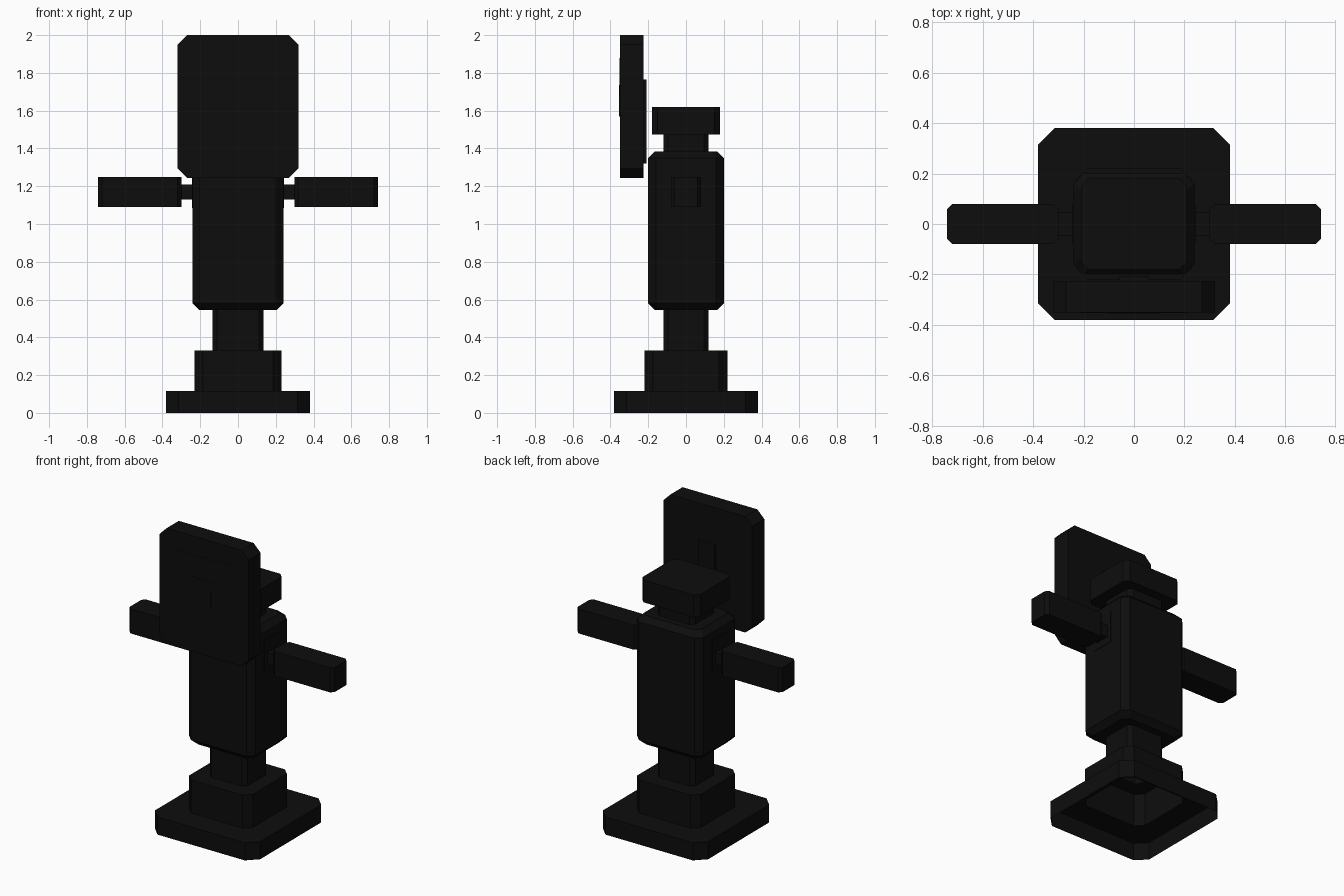
import bpy, bmesh
from mathutils import Vector

if "Cube" in bpy.data.objects:
    bpy.data.objects.remove(bpy.data.objects["Cube"])

black = bpy.data.materials.new("matte black")
black.diffuse_color = (0.004, 0.004, 0.004, 1)
black.use_nodes = True
black.node_tree.nodes["Principled BSDF"].inputs["Base Color"].default_value = black.diffuse_color


def octagon(hx, hy, c):
    """Rectangle outline with cut corners."""
    return [(hx - c, -hy), (hx, -hy + c), (hx, hy - c), (hx - c, hy),
            (-hx + c, hy), (-hx, hy - c), (-hx, -hy + c), (-hx + c, -hy)]


def loft(name, rings, place, cap_start=True):
    """Joins cut-corner rings (half width, half depth, corner, level)."""
    bm = bmesh.new()
    loops = [[bm.verts.new(place(u, v, w)) for u, v in octagon(a, b, c)]
             for a, b, c, w in rings]
    for low, high in zip(loops, loops[1:]):
        for i in range(8):
            j = (i + 1) % 8
            bm.faces.new((low[i], low[j], high[j], high[i]))
    bm.faces.new(loops[-1])
    if cap_start:
        bm.faces.new(loops[0][::-1])
        bmesh.ops.recalc_face_normals(bm, faces=bm.faces)
    me = bpy.data.meshes.new(name)
    bm.to_mesh(me)
    bm.free()
    me.materials.append(black)
    ob = bpy.data.objects.new(name, me)
    bpy.context.collection.objects.link(ob)
    return ob


def box(name, x0, x1, y0, y1, z0, z1):
    bm = bmesh.new()
    bmesh.ops.create_cube(bm, size=1)
    size = Vector((x1 - x0, y1 - y0, z1 - z0))
    mid = Vector((x0 + x1, y0 + y1, z0 + z1)) / 2
    for v in bm.verts:
        v.co = Vector(a * b for a, b in zip(v.co, size)) + mid
    me = bpy.data.meshes.new(name)
    bm.to_mesh(me)
    bm.free()
    me.materials.append(black)
    ob = bpy.data.objects.new(name, me)
    bpy.context.collection.objects.link(ob)
    return ob


# Stepped stand, body and head: one hollow shell, open underneath
plate, tier = (0.38, 0.38, 0.065), (0.23, 0.22, 0.045)
neck, body = (0.135, 0.12, 0.025), (0.24, 0.20, 0.04)
trim, head = (0.205, 0.165, 0.035), (0.21, 0.18, 0.03)
loft("stand_and_body", [
    (*plate, 0), (*plate, 0.115), (*tier, 0.115), (*tier, 0.33),
    (*neck, 0.33), (*neck, 0.545), (*trim, 0.545), (*body, 0.58),
    (*body, 1.35), (*trim, 1.385), (*neck, 1.385), (*neck, 1.475),
    (*head, 1.475), (*head, 1.62)], lambda u, v, w: (u, v, w), cap_start=False)

# Arms with shoulder joints and side plates
for side, s in (("left", -1), ("right", 1)):
    loft(side + "_arm", [(0.22, 0.08, 0.02, 1.09), (0.22, 0.08, 0.02, 1.25)],
         lambda u, v, w: (s * 0.52 + u, v, w))
    a, b = sorted((s * 0.23, s * 0.31))
    box(side + "_shoulder", a, b, -0.045, 0.045, 1.13, 1.21)
    a, b = sorted((s * 0.235, s * 0.243))
    box(side + "_side_plate", a, b, -0.075, 0.075, 1.085, 1.295)

# Front panel with its mounting rib
loft("front_panel", [(0.32, 0.378, 0.05, -0.35), (0.32, 0.378, 0.05, -0.225)],
     lambda u, v, w: (u, w, 1.622 + v))
box("panel_rib", -0.06, 0.06, -0.23, -0.208, 1.32, 1.765)

# Thin raised details on the panel
for name, hw, z0, z1, t in (("panel_screen", 0.21, 1.675, 1.88, 0.002),
                            ("panel_bar", 0.10, 1.675, 1.735, 0.004),
                            ("panel_tab", 0.05, 1.57, 1.675, 0.004)):
    box(name, -hw, hw, -0.35 - t, -0.349, z0, z1)
